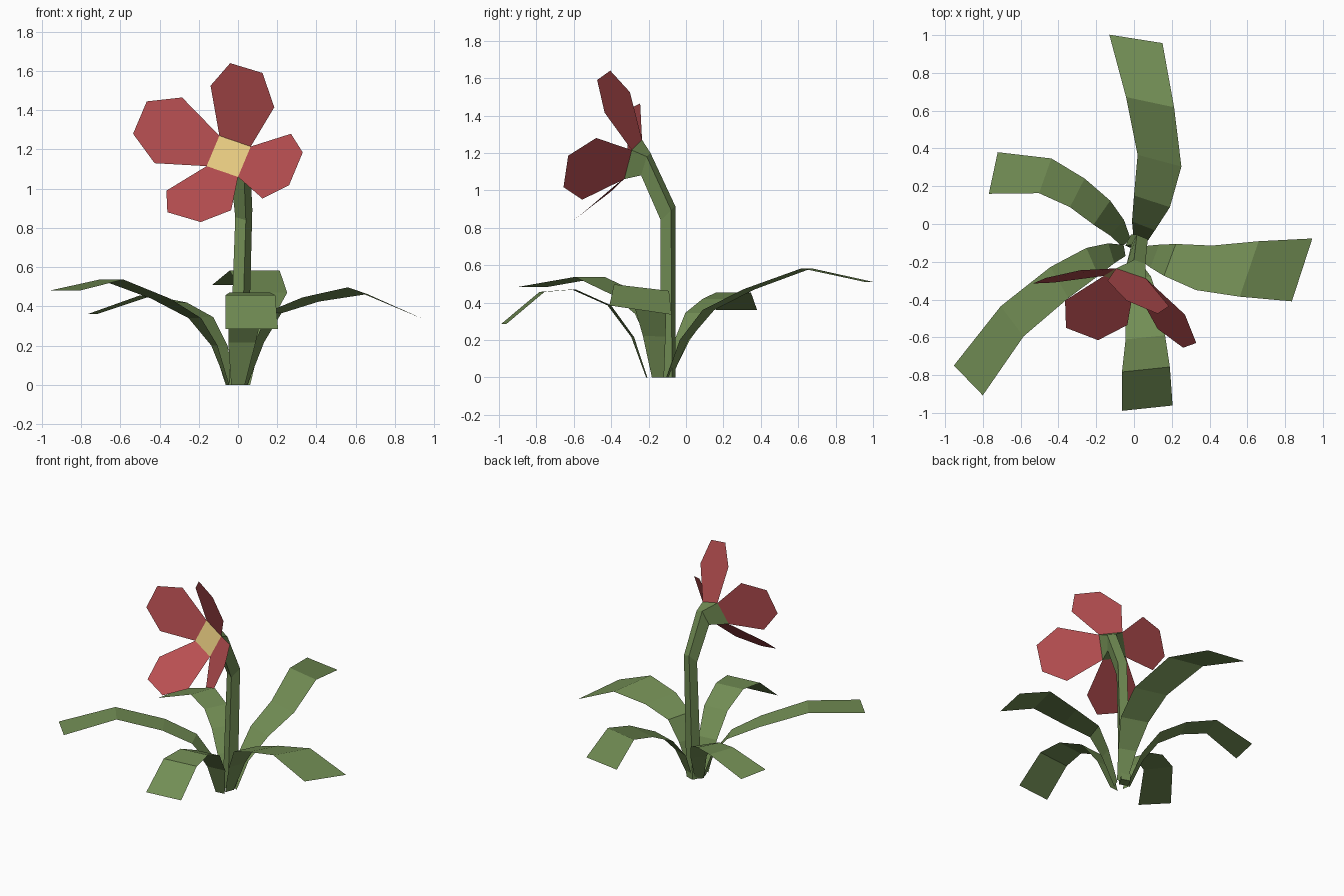
import bpy
import bmesh
from math import radians, cos, sin
from mathutils import Vector

if "Cube" in bpy.data.objects:
    bpy.data.objects.remove(bpy.data.objects["Cube"])


def make_material(name, colour):
    mat = bpy.data.materials.new(name)
    mat.use_nodes = True
    mat.diffuse_color = (*colour, 1)
    mat.node_tree.nodes["Principled BSDF"].inputs["Base Color"].default_value = (*colour, 1)
    return mat


green = make_material("leaf green", (.17, .27, .09))
red = make_material("petal red", (.49, .08, .085))
yellow = make_material("flower centre yellow", (.78, .58, .21))


def make_object(name, bm, material):
    mesh = bpy.data.meshes.new(name)
    bm.to_mesh(mesh)
    bm.free()
    mesh.materials.append(material)
    obj = bpy.data.objects.new(name, mesh)
    bpy.context.collection.objects.link(obj)
    return obj


def loft(bm, rings, closed):
    """Join successive rows of points with quads."""
    rows = [[bm.verts.new(p) for p in ring] for ring in rings]
    count = len(rows[0])
    for low, high in zip(rows, rows[1:]):
        for i in range(count if closed else count - 1):
            j = (i + 1) % count
            bm.faces.new((low[i], low[j], high[j], high[i]))
    return rows


def face_towards(bm, direction):
    """Turn open faces so they all look along the given direction."""
    bm.normal_update()
    total = sum((f.normal * f.calc_area() for f in bm.faces), Vector())
    if total.dot(Vector(direction)) < 0:
        bmesh.ops.reverse_faces(bm, faces=bm.faces[:])


def make_leaf(name, path, widths, start_angle, end_angle, tilt=0):
    """Flat ribbon along a path; its crosswise direction turns from start to end."""
    rings = []
    for i, (point, width) in enumerate(zip(path, widths)):
        blend = i / (len(path) - 1)
        angle = radians(start_angle + (end_angle - start_angle) * blend)
        side = Vector((cos(angle), sin(angle), tilt * blend)) * width / 2
        rings.append((Vector(point) - side, Vector(point) + side))
    bm = bmesh.new()
    loft(bm, rings, closed=False)
    face_towards(bm, (0, 0, 1))
    make_object(name, bm, green)


# Leaves
make_leaf("back_leaf",
          [(.03, -.09, 0), (.05, -.01, .2), (.095, .12, .36),
           (.135, .335, .47), (.085, .645, .583), (.01, .98, .51)],
          (.07, .13, .2, .24, .26, .285), -24, -9)
make_leaf("back_right_leaf",
          [(-.04, -.1, 0), (-.09, -.02, .2), (-.17, .06, .345),
           (-.3, .165, .42), (-.47, .255, .455), (-.745, .27, .36)],
          (.06, .11, .155, .17, .195, .225), 40, 78)
make_leaf("front_right_leaf",
          [(-.05, -.14, 0), (-.12, -.155, .2), (-.22, -.2, .34),
           (-.395, -.31, .44), (-.645, -.515, .537), (-.877, -.828, .482)],
          (.06, .11, .16, .19, .2, .22), -80, -46)
make_leaf("front_leaf",
          [(0, -.21, 0), (.02, -.285, .215), (.04, -.41, .385),
           (.06, -.6, .47), (.063, -.77, .457), (.07, -.975, .285)],
          (.07, .14, .18, .21, .255, .27), 6, 6)
make_leaf("left_leaf",
          [(.035, -.15, 0), (.11, -.17, .22), (.19, -.19, .37),
           (.37, -.232, .435), (.61, -.238, .48), (.89, -.243, .36)],
          (.07, .13, .18, .25, .31, .35), 68, 72, -.14)

# Square flower centre: upper right, upper left, lower left, lower right corners
top_r, top_l = Vector((-.095, -.235, 1.27)), Vector((.065, -.29, 1.215))
low_l, low_r = Vector((0, -.33, 1.06)), Vector((-.16, -.275, 1.115))
bm = bmesh.new()
bm.faces.new([bm.verts.new(p) for p in (top_r, top_l, low_l, low_r)])
face_towards(bm, (0, -1, 0))
make_object("flower_centre", bm, yellow)

# Four-sided stem that bends forward and flares to the flower centre
bm = bmesh.new()
foot = [(.015, -.14), (.05, -.075), (-.015, -.055), (-.045, -.115)]
bend = [(.04, -.135, .84), (.073, -.08, .895), (.015, -.057, .915), (-.014, -.11, .855)]
neck = [(.03, -.24, 1.08), (.06, -.21, 1.18), (0, -.19, 1.2), (-.04, -.215, 1.1)]
rows = loft(bm, [[(x, y, 0) for x, y in foot], bend, neck,
                 [low_l, top_l, top_r, low_r]], closed=True)
bm.faces.new(rows[0])
bmesh.ops.recalc_face_normals(bm, faces=bm.faces[:])
make_object("stem", bm, green)

# Six-sided petals, each hinged on one edge of the flower centre
petals = {
    "top_petal": (top_r, top_l, (.185, -.435, 1.415), (.125, -.475, 1.59),
                  (-.04, -.405, 1.64), (-.14, -.3, 1.525)),
    "right_petal": (low_r, top_r, (-.285, -.245, 1.465), (-.465, -.285, 1.445),
                    (-.535, -.315, 1.28), (-.425, -.31, 1.13)),
    "bottom_petal": (low_l, low_r, (-.365, -.405, .99), (-.36, -.55, .88),
                     (-.19, -.615, .83), (-.035, -.535, .89)),
    "left_petal": (low_l, top_l, (.27, -.48, 1.28), (.33, -.63, 1.185),
                   (.26, -.655, 1.017), (.125, -.555, .95)),
}
for name, outline in petals.items():
    if name == "left_petal":
        outline = outline[:2] + outline[2:]
    bm = bmesh.new()
    bm.faces.new([bm.verts.new(p) for p in outline])
    face_towards(bm, (0, -1, .3))
    make_object(name, bm, red)
